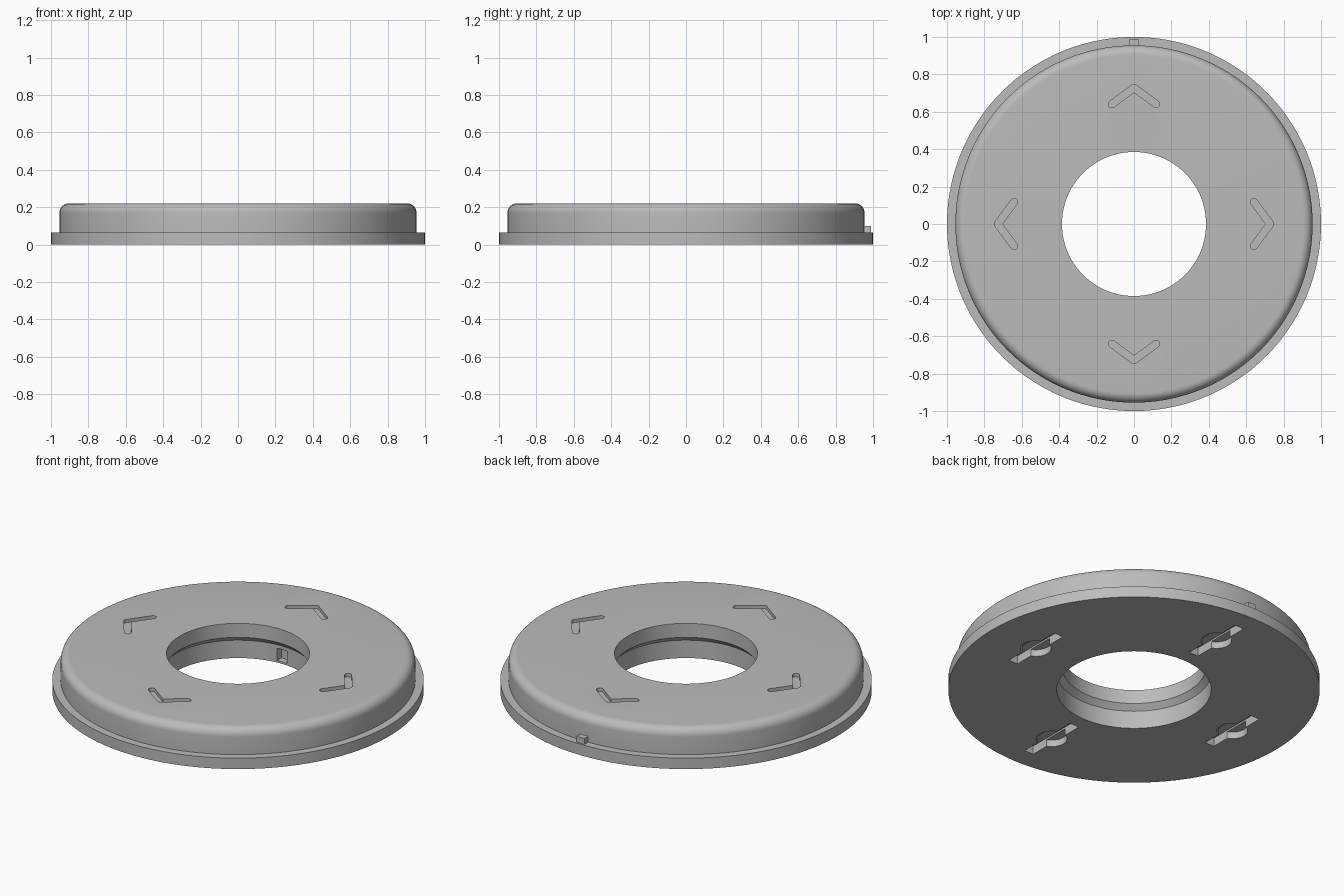
import bpy, bmesh
from math import sin, cos, pi, atan2
from mathutils import Matrix, Vector

cube = bpy.data.objects.get("Cube")
if cube:
    bpy.data.objects.remove(cube, do_unlink=True)

grey = bpy.data.materials.new("plain grey")
grey.use_nodes = True
grey.diffuse_color = (0.5, 0.5, 0.5, 1)
grey.node_tree.nodes["Principled BSDF"].inputs["Base Color"].default_value = (0.5, 0.5, 0.5, 1)


def new_object(name, bm):
    bmesh.ops.recalc_face_normals(bm, faces=bm.faces[:])
    mesh = bpy.data.meshes.new(name)
    bm.to_mesh(mesh)
    bm.free()
    mesh.materials.append(grey)
    obj = bpy.data.objects.new(name, mesh)
    bpy.context.collection.objects.link(obj)
    return obj


def lathe(name, profile, steps=144):
    bm = bmesh.new()
    verts = [bm.verts.new((r, 0, z)) for r, z in profile]
    edges = [bm.edges.new((a, b)) for a, b in zip(verts, verts[1:] + verts[:1])]
    bmesh.ops.spin(bm, geom=verts + edges, cent=(0, 0, 0), axis=(0, 0, 1),
                   angle=2 * pi, steps=steps, use_merge=True)
    bmesh.ops.remove_doubles(bm, verts=bm.verts[:], dist=1e-5)
    return new_object(name, bm)


def prism(name, outline, z0, z1):
    bm = bmesh.new()
    face = bm.faces.new([bm.verts.new((x, y, z0)) for x, y in outline])
    top = bmesh.ops.extrude_face_region(bm, geom=[face])["geom"]
    bmesh.ops.translate(bm, vec=(0, 0, z1 - z0),
                        verts=[v for v in top if isinstance(v, bmesh.types.BMVert)])
    return new_object(name, bm)


def box(name, x0, x1, y0, y1, z0, z1):
    return prism(name, [(x0, y0), (x1, y0), (x1, y1), (x0, y1)], z0, z1)


def capsule(a, b, r, n=8):
    # Outline of a round-ended slot from a to b
    turn = atan2(b[1] - a[1], b[0] - a[0])
    pts = []
    for (x, y), start in ((b, turn - pi / 2), (a, turn + pi / 2)):
        pts += [(x + r * cos(start + pi * i / n), y + r * sin(start + pi * i / n))
                for i in range(n + 1)]
    return pts


def cut(target, cutter):
    mod = target.modifiers.new("cut", "BOOLEAN")
    mod.operation, mod.solver, mod.object = "DIFFERENCE", "EXACT", cutter
    bpy.context.view_layer.objects.active = target
    bpy.ops.object.modifier_apply(modifier=mod.name)
    bpy.data.objects.remove(cutter, do_unlink=True)


# Ring body: flange, rounded shoulder and stepped bore
fillet = 0.05
shoulder = [(0.955 - fillet + fillet * cos(a), 0.22 - fillet + fillet * sin(a))
            for a in (pi / 2 * i / 8 for i in range(9))]
ring = lathe("ring_body", [(0.415, 0), (1, 0), (1, 0.065), (0.955, 0.065)] + shoulder
             + [(0.385, 0.22), (0.385, 0.137), (0.415, 0.106)])

# Chevron grooves in the top, pointing outward
for k in range(4):
    for side in (-1, 1):
        arm = prism("chevron_cutter", capsule((0, 0.728), (side * 0.118, 0.641), 0.019), 0.2, 0.26)
        arm.data.transform(Matrix.Rotation(k * pi / 2, 4, "Z"))
        cut(ring, arm)

# Hanging slots in the underside, all parallel, each with a round middle
for k in range(4):
    x, y = 0.69 * cos(k * pi / 2), 0.69 * sin(k * pi / 2)
    cut(ring, box("slot_cutter", x - 0.03, x + 0.03, y - 0.19, y + 0.19, -0.05, 0.05))
    disc = [(x + 0.083 * cos(2 * pi * i / 32), y + 0.083 * sin(2 * pi * i / 32)) for i in range(32)]
    cut(ring, prism("round_cutter", disc, -0.05, 0.04))

# Key pocket in the bore
cut(ring, box("pocket_cutter", -0.033, 0.033, 0.36, 0.455, 0.012, 0.085))

# Locating nub on the flange
nub = box("locating_nub", -0.025, 0.025, 0.945, 0.99, 0.06, 0.1)

bpy.ops.object.select_all(action="DESELECT")
ring.select_set(True)
bpy.context.view_layer.objects.active = ring
bpy.ops.object.shade_smooth_by_angle(angle=pi / 6)
